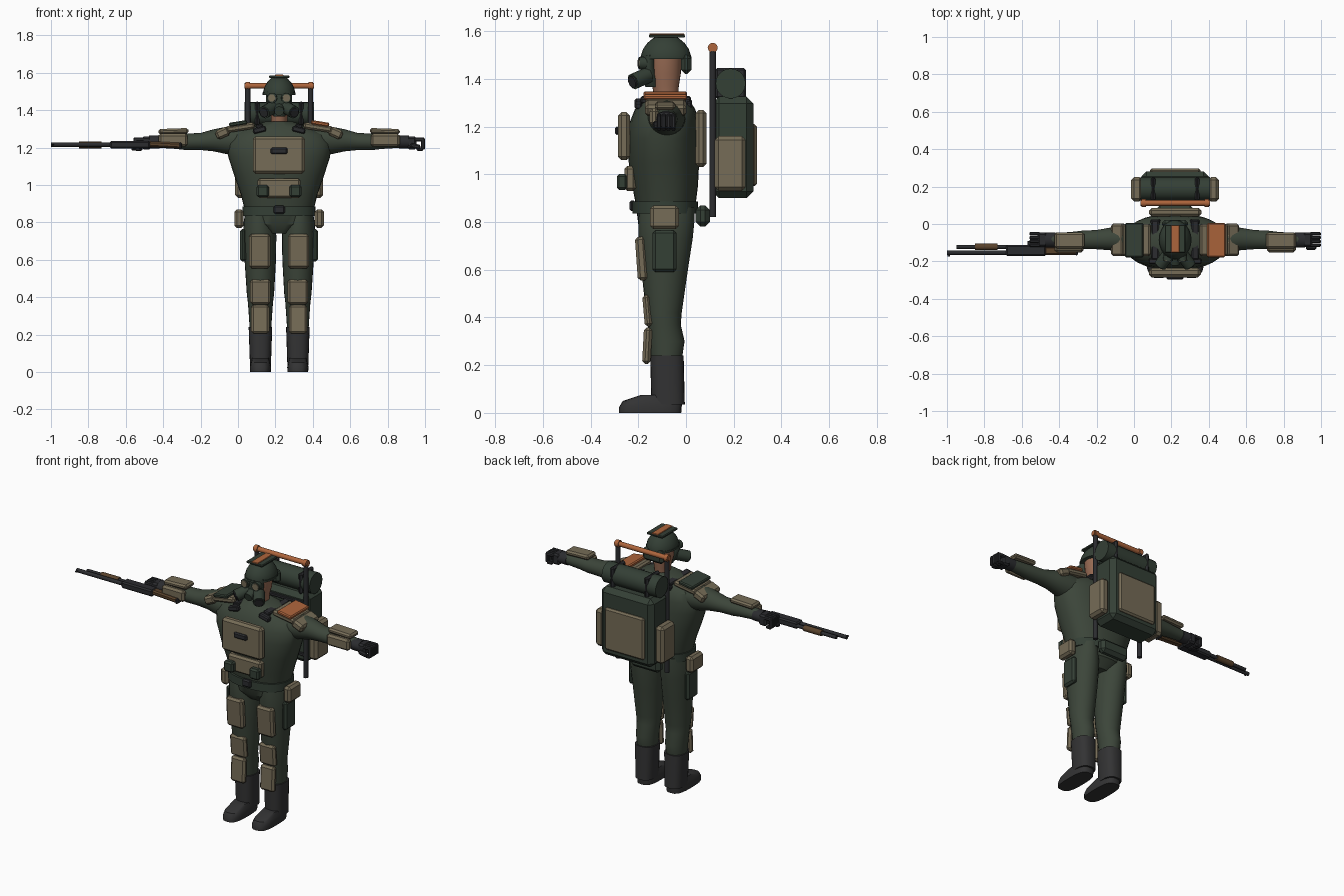
import bpy, bmesh
from math import sin, cos, pi, radians, copysign
from mathutils import Vector, Matrix

cube = bpy.data.objects.get("Cube")
if cube:
    bpy.data.objects.remove(cube)

CX = 0.22   # the body's centre line; x below is measured from it
SIDES = {"left": 1, "right": -1}
made = []


def material(name, r, g, b):
    m = bpy.data.materials.new(name)
    m.use_nodes = True
    m.diffuse_color = (r, g, b, 1)
    bsdf = m.node_tree.nodes["Principled BSDF"]
    bsdf.inputs["Base Color"].default_value = (r, g, b, 1)
    bsdf.inputs["Roughness"].default_value = 0.8
    return m


green = material("olive green cloth", 0.045, 0.06, 0.042)
dark_green = material("dark green gear", 0.034, 0.05, 0.036)
tan = material("tan armour", 0.18, 0.15, 0.095)
orange = material("orange marking", 0.42, 0.13, 0.045)
black = material("black rubber", 0.024, 0.025, 0.028)
boot_grey = material("charcoal leather", 0.033, 0.033, 0.034)
skin = material("skin", 0.32, 0.15, 0.09)
wood = material("brown wood", 0.1, 0.055, 0.025)


def finish(name, bm, mat):
    bmesh.ops.recalc_face_normals(bm, faces=bm.faces)
    mesh = bpy.data.meshes.new(name)
    bm.to_mesh(mesh)
    bm.free()
    mesh.materials.append(mat)
    ob = bpy.data.objects.new(name, mesh)
    ob.location.x = CX
    bpy.context.collection.objects.link(ob)
    made.append(ob)
    return ob


def box(name, mat, x, y, z, bevel=0.008, tilt=0, axis="Y"):
    """Bevelled box from (low, high) ranges, tilted in degrees about its centre."""
    bm = bmesh.new()
    bmesh.ops.create_cube(bm, size=1)
    size = [r[1] - r[0] for r in (x, y, z)]
    mid = Vector([(r[0] + r[1]) / 2 for r in (x, y, z)])
    bmesh.ops.scale(bm, vec=size, verts=bm.verts)
    bmesh.ops.bevel(bm, geom=bm.edges[:], offset=min(bevel, min(size) * 0.4),
                    segments=1, affect="EDGES")
    bmesh.ops.transform(bm, verts=bm.verts,
                        matrix=Matrix.Translation(mid) @ Matrix.Rotation(radians(tilt), 4, axis))
    return finish(name, bm, mat)


def pair(name, mat, x, y, z, bevel=0.008, tilt=0, axis="Y"):
    """The same box on both sides of the centre line."""
    for side, s in SIDES.items():
        turn = tilt if axis == "X" else tilt * s
        box(f"{side}_{name}", mat, sorted((x[0] * s, x[1] * s)), y, z, bevel, turn, axis)


def rod(name, mat, a, b, r, r2=None, sides=12):
    a, b = Vector(a), Vector(b)
    bm = bmesh.new()
    turn = (b - a).to_track_quat("Z", "Y").to_matrix().to_4x4()
    bmesh.ops.create_cone(bm, cap_ends=True, segments=sides, radius1=r,
                          radius2=r if r2 is None else r2, depth=(b - a).length,
                          matrix=Matrix.Translation((a + b) / 2) @ turn)
    return finish(name, bm, mat)


def loft(name, mat, rings, along="z", power=2.0, n=24):
    """Skin rings (position, low/high of first axis, low/high of second axis)."""
    bm = bmesh.new()
    loops = []
    for p, a0, a1, b0, b1 in rings:
        loop = []
        for i in range(n):
            c, s = cos(2 * pi * i / n), sin(2 * pi * i / n)
            u = (a0 + a1) / 2 + (a1 - a0) / 2 * copysign(abs(c) ** (2 / power), c)
            v = (b0 + b1) / 2 + (b1 - b0) / 2 * copysign(abs(s) ** (2 / power), s)
            loop.append(bm.verts.new((u, v, p) if along == "z" else (p, u, v)))
        loops.append(loop)
    for lo, hi in zip(loops, loops[1:]):
        for i in range(n):
            j = (i + 1) % n
            bm.faces.new((lo[i], lo[j], hi[j], hi[i]))
    bm.faces.new(loops[0])
    bm.faces.new(loops[-1])
    return finish(name, bm, mat)


# Torso, pelvis and belt
torso = [(0.74, .07, -.16, -.02), (0.79, .16, -.2, .03), (0.87, .185, -.21, .04),
         (0.95, .205, -.225, .05), (1.05, .24, -.24, .055), (1.15, .272, -.245, .055),
         (1.22, .28, -.235, .05), (1.27, .25, -.215, .04), (1.31, .16, -.19, .015),
         (1.34, .07, -.15, -.02)]
loft("torso", green, [(z, -w, w, y0, y1) for z, w, y0, y1 in torso], power=2.3, n=32)
loft("belt", dark_green, [(z, -.195, .195, -.225, .05) for z in (.835, .885)], power=2.4, n=32)
box("belt_buckle", black, (-.03, .03), (-.237, -.21), (.845, .89))
box("chest_plate", tan, (-.14, .137), (-.285, -.235), (1.06, 1.26), .014)
box("chest_patch", black, (-.045, .045), (-.298, -.28), (1.165, 1.2))
box("back_plate", tan, (-.14, .14), (.04, .085), (1.03, 1.27), .014)
box("belly_plate", tan, (-.115, .115), (-.258, -.21), (.93, 1.035), .012)
pair("belly_pouch", dark_green, (.055, .12), (-.29, -.245), (.935, 1.0), .01)
box("rear_pouch", dark_green, (-.1, .1), (.04, .1), (.78, .87), .02)
pair("hip_pouch", tan, (.19, .24), (-.15, -.03), (.77, .87), .014)
pair("thigh_holster", dark_green, (.175, .208), (-.14, -.04), (.59, .765), .012)

# Shoulder straps
pair("strap_top", black, (.085, .125), (-.19, .02), (1.3, 1.325), .006, 14)
pair("strap_front_clip", black, (.07, .14), (-.215, -.185), (1.28, 1.31), .006, 14)
pair("strap_back_clip", black, (.08, .13), (.0, .025), (1.28, 1.31), .006, 14)

# Legs and boots
leg = [(.24, -.058, .058, -.148, -.015), (.3, -.062, .062, -.155, -.006),
       (.37, -.067, .067, -.16, -.022), (.42, -.073, .073, -.168, -.018),
       (.6, -.083, .085, -.187, .008), (.73, -.085, .093, -.198, .028),
       (.8, -.075, .09, -.2, .035), (.86, -.06, .08, -.195, .035)]
foot = [(0, -.055, .055, -.28, -.02), (.025, -.057, .057, -.28, -.018),
        (.05, -.052, .052, -.265, -.015), (.075, -.045, .045, -.19, -.02)]
for side, s in SIDES.items():
    c = .1 * s
    loft(f"{side}_leg", green, [(z, c + min(a * s, b * s), c + max(a * s, b * s), y0, y1)
                                for z, a, b, y0, y1 in leg])
    loft(f"{side}_boot_shaft", boot_grey, [(.035, c - .056, c + .056, -.145, -.005),
                                           (.24, c - .063, c + .063, -.15, -.01)], power=2.6)
    loft(f"{side}_boot_foot", boot_grey, [(z, c + a, c + b, y0, y1)
                                          for z, a, b, y0, y1 in foot], power=3)
pair("thigh_plate", tan, (.047, .16), (-.208, -.165), (.555, .738), .012, 4, "X")
pair("knee_plate", tan, (.045, .155), (-.178, -.145), (.362, .495), .012, 5, "X")
pair("shin_plate", tan, (.052, .15), (-.18, -.145), (.205, .358), .012, -3, "X")

# Arms, armour and curled gloves
arm = [(.17, -.17, .0, 1.15, 1.31), (.28, -.155, -.005, 1.165, 1.312),
       (.35, -.14, -.02, 1.18, 1.298), (.42, -.135, -.032, 1.187, 1.278),
       (.5, -.134, -.036, 1.187, 1.275), (.55, -.128, -.042, 1.193, 1.272),
       (.66, -.118, -.05, 1.2, 1.265)]
for side, s in SIDES.items():
    loft(f"{side}_arm", green, [(p * s, a, b, c, d) for p, a, b, c, d in arm], "x")
    loft(f"{side}_glove_cuff", black, [(x * s, -.125, -.045, 1.195, 1.265)
                                       for x in (.64, .695)], "x")
pair("forearm_top_plate", tan, (.485, .645), (-.13, -.045), (1.272, 1.302), .01, 2)
pair("forearm_front_plate", tan, (.49, .645), (-.152, -.115), (1.205, 1.275), .012)
pair("palm", black, (.685, .735), (-.122, -.045), (1.19, 1.258), .01)
pair("thumb", black, (.7, .755), (-.138, -.115), (1.195, 1.22), .007, 12)
for i in range(4):
    y = (-.122 + i * .02, -.104 + i * .02)
    pair(f"finger_base_{i + 1}", black, (.72, .778), y, (1.233, 1.255), .005)
    pair(f"finger_middle_{i + 1}", black, (.758, .78), y, (1.19, 1.25), .005)
    pair(f"finger_tip_{i + 1}", black, (.735, .77), y, (1.182, 1.2), .005)

# Layered shoulder pads with one marked side
pair("shoulder_pad_inner", tan, (.13, .285), (-.17, .0), (1.29, 1.325), .01, 9)
pair("shoulder_pad_outer", tan, (.265, .34), (-.172, .002), (1.253, 1.303), .012, 24)
for side, mat in (("left", orange), ("right", dark_green)):
    s = SIDES[side]
    box(f"{side}_shoulder_marking", mat, sorted((.17 * s, .268 * s)), (-.178, .005),
        (1.318, 1.34), .006, 9 * s)

# Neck, head and respirator
loft("head", skin, [(1.31, -.042, .042, -.13, -.035), (1.37, -.045, .045, -.142, -.03),
                    (1.42, -.06, .06, -.152, -.022), (1.5, -.066, .066, -.155, -.018)])
loft("mask_face", dark_green, [(1.365, -.03, .03, -.17, -.11), (1.4, -.05, .05, -.182, -.115),
                               (1.45, -.063, .063, -.185, -.125), (1.5, -.066, .066, -.18, -.125)])
rod("mask_snout", dark_green, (0, -.15, 1.415), (0, -.215, 1.395), .032, .026)
for side, s in SIDES.items():
    rod(f"{side}_lens_rim", dark_green, (.035 * s, -.16, 1.465), (.038 * s, -.197, 1.465), .027)
    rod(f"{side}_lens", tan, (.038 * s, -.19, 1.465), (.039 * s, -.201, 1.465), .02)
    rod(f"{side}_filter", dark_green, (.035 * s, -.16, 1.415), (.08 * s, -.222, 1.388), .034)
    rod(f"{side}_filter_cap", black, (.076 * s, -.217, 1.39), (.083 * s, -.227, 1.386), .026)

# Helmet with neck guard and marked top plate
dome = [(1.485, 1.0), (1.5, 1.0), (1.525, .92), (1.55, .75), (1.57, .52), (1.58, .3)]
loft("helmet", dark_green, [(z, -.085 * k, .085 * k, -.084 - .104 * k, -.084 + .104 * k)
                            for z, k in dome])
loft("helmet_brim", dark_green, [(z, -.088, .088, -.192, .022) for z in (1.482, 1.494)])
box("helmet_neck_guard", dark_green, (-.07, .07), (-.02, .022), (1.42, 1.5), .016)
box("helmet_top_plate", dark_green, (-.055, .055), (-.155, -.005), (1.572, 1.586), .004)
box("helmet_stripe", orange, (-.022, .022), (-.153, -.007), (1.582, 1.59), .002)

# Backpack on its carrying frame
box("backpack", dark_green, (-.18, .18), (.11, .282), (.9, 1.325), .028)
box("backpack_rear_panel", tan, (-.135, .135), (.27, .297), (.95, 1.21), .01)
pair("backpack_side_pouch", tan, (.175, .235), (.12, .25), (.93, 1.16), .016)
rod("bedroll", dark_green, (-.185, 0.187, 1.38), (.185, 0.187, 1.38), .063, sides=20)
pair("bedroll_strap", black, (.105, .13), (.122, .252), (1.315, 1.446), .012)
for side, s in SIDES.items():
    x = .168 * s
    rod(f"{side}_frame_post", black, (x, .112, .82), (x, .112, 1.53), .014)
    rod(f"{side}_bar_knob", orange, (x - .012, .112, 1.53), (x + .012, .112, 1.53), .021)
rod("frame_bar", orange, (-.186, .112, 1.53), (.186, .112, 1.53), .015)
for z in (.95, 1.27):
    box("frame_crosspiece", black, (-.165, .165), (.1, .124), (z, z + .02), .004)

# Long gun held in the right hand
rod("gun_barrel", black, (-1.22, -.153, 1.216), (-.85, -.153, 1.216), .012)
rod("gun_magazine_tube", black, (-1.17, -.122, 1.214), (-.85, -.122, 1.214), .011)
rod("gun_fore_grip", wood, (-1.07, -.122, 1.214), (-.95, -.122, 1.214), .018)
box("gun_front_sight", black, (-1.218, -1.205), (-.175, -.16), (1.212, 1.22), .001)
box("gun_receiver", black, (-.905, -.69), (-.172, -.112), (1.195, 1.236), .008)
box("gun_trigger_guard", black, (-.79, -.73), (-.115, -.09), (1.185, 1.205), .004)
box("gun_stock", wood, (-.7, -.52), (-.165, -.12), (1.2, 1.23), .008, 3)
box("gun_butt", black, (-.535, -.52), (-.168, -.115), (1.194, 1.226), .005)

# Smooth the rounded parts and keep the edges sharp
bpy.ops.object.select_all(action="DESELECT")
for ob in made:
    ob.select_set(True)
bpy.context.view_layer.objects.active = made[0]
bpy.ops.object.shade_smooth_by_angle(angle=radians(32))
